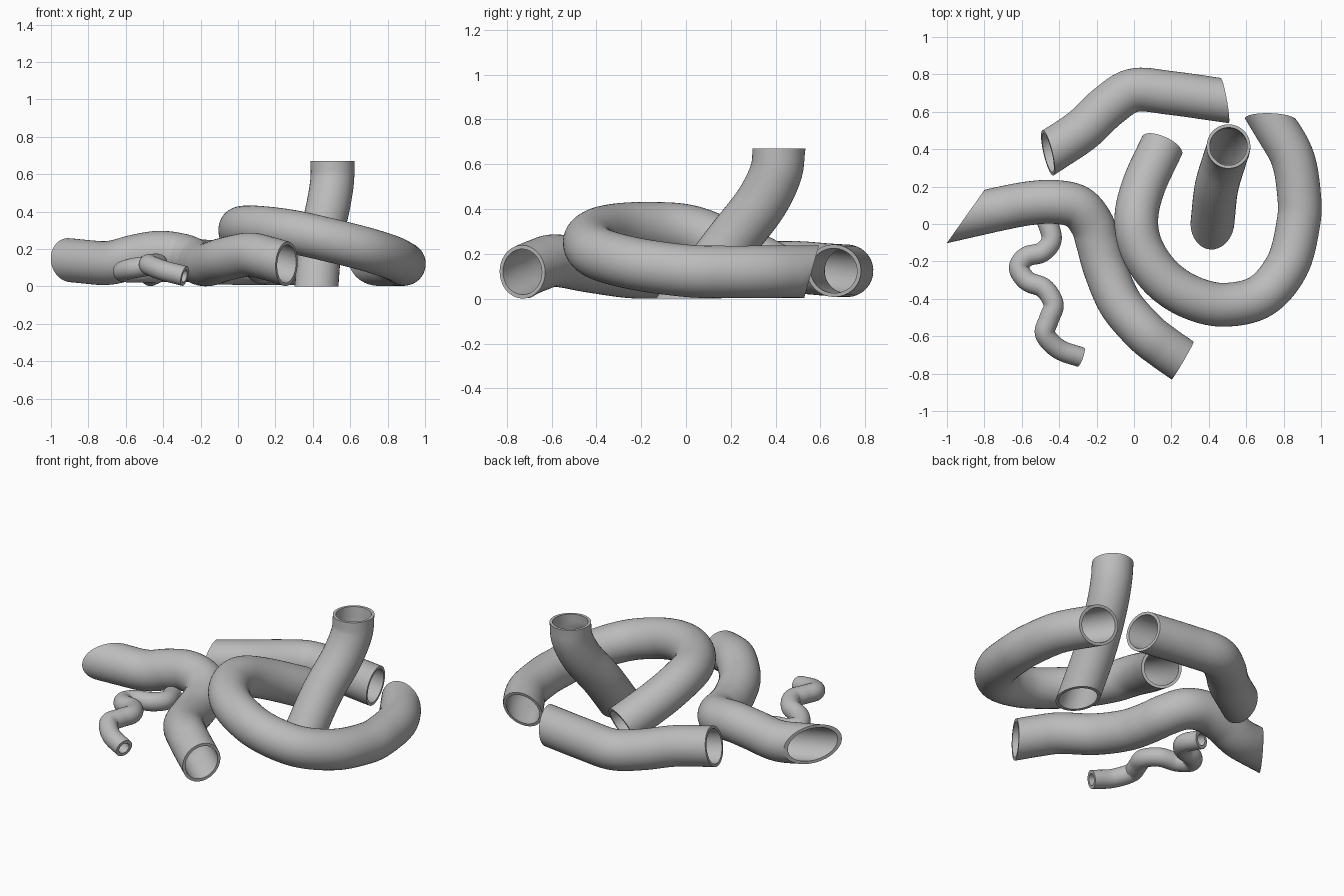
import bpy, bmesh, math
from mathutils import Vector

if "Cube" in bpy.data.objects:
    bpy.data.objects.remove(bpy.data.objects["Cube"])

SIDES = 40
STEPS = 10

metal = bpy.data.materials.new("plain_grey")
metal.diffuse_color = (0.5, 0.5, 0.5, 1)
metal.use_nodes = True
metal.node_tree.nodes["Principled BSDF"].inputs["Base Color"].default_value = metal.diffuse_color


def smooth_path(points):
    """Catmull-Rom samples and tangents through the given points."""
    p = [Vector(q) for q in points]
    p = [2 * p[0] - p[1]] + p + [2 * p[-1] - p[-2]]
    out = []
    for i in range(1, len(p) - 2):
        a, b, c, d = p[i - 1:i + 3]
        last = i == len(p) - 3
        for k in range(STEPS + (1 if last else 0)):
            t = k / STEPS
            pos = 0.5 * (2 * b + (c - a) * t + (2 * a - 5 * b + 4 * c - d) * t * t
                         + (3 * b - a - 3 * c + d) * t ** 3)
            tan = 0.5 * ((c - a) + 2 * (2 * a - 5 * b + 4 * c - d) * t
                         + 3 * (3 * b - a - 3 * c + d) * t * t)
            out.append((pos, tan.normalized()))
    return out


def hollow_tube(name, points, radius, bore, cut_start=None, cut_end=None):
    """Open tube with wall thickness; each end is trimmed by a plane normal."""
    path = smooth_path(points)

    # make room for slanted trims
    def reach(tangent, cut):
        if cut is None:
            return 0.0
        c = abs(tangent.dot(Vector(cut).normalized()))
        return radius * math.sqrt(max(0, 1 - c * c)) / c + 0.01
    first, last = path[0], path[-1]
    r0, r1 = reach(first[1], cut_start), reach(last[1], cut_end)
    path = ([first] + [s for s in path[1:-1] if (s[0] - first[0]).length > r0
                       and (s[0] - last[0]).length > r1] + [last])

    bm = bmesh.new()
    outer, inner = [], []
    side = path[0][1].orthogonal().normalized()
    for i, (pos, tan) in enumerate(path):
        side = (side - tan * side.dot(tan)).normalized()
        other = tan.cross(side)
        cut = cut_start if i == 0 else cut_end if i == len(path) - 1 else None
        n = Vector(cut).normalized() if cut else tan
        for rings, r in ((outer, radius), (inner, bore)):
            ring = []
            for k in range(SIDES):
                a = 2 * math.pi * k / SIDES
                off = r * (math.cos(a) * side + math.sin(a) * other)
                off -= tan * (n.dot(off) / n.dot(tan))
                ring.append(bm.verts.new(pos + off))
            rings.append(ring)

    def bridge(a, b):
        for k in range(SIDES):
            j = (k + 1) % SIDES
            bm.faces.new((a[k], a[j], b[j], b[k]))
    for i in range(len(path) - 1):
        bridge(outer[i], outer[i + 1])
        bridge(inner[i + 1], inner[i])
    bridge(inner[0], outer[0])
    bridge(outer[-1], inner[-1])
    bmesh.ops.recalc_face_normals(bm, faces=bm.faces)

    mesh = bpy.data.meshes.new(name)
    bm.to_mesh(mesh)
    bm.free()
    mesh.materials.append(metal)
    obj = bpy.data.objects.new(name, mesh)
    bpy.context.collection.objects.link(obj)
    bpy.context.view_layer.objects.active = obj
    obj.select_set(True)
    bpy.ops.object.shade_smooth_by_angle(angle=math.radians(40))
    obj.select_set(False)


# leaning pipe with level ends
hollow_tube("upright_pipe",
            [(.42, .01, 0), (.44, .19, .24), (.48, .33, .42), (.503, .4, .56), (.505, .415, .67)],
            .117, .1, (0, 0, -1), (0, 0, 1))

# big open loop
hollow_tube("loop_pipe",
            [(.15, .42, .12), (.05, .2, .23), (.012, .02, .3), (.045, -.14, .315),
             (.15, -.29, .31), (.3, -.39, .29), (.48, -.432, .25), (.68, -.385, .2),
             (.82, -.22, .155), (.878, 0, .125), (.883, .15, .12), (.845, .36, .12),
             (.73, .56, .12)],
            .117, .1, None, (0, 1, -.28))

# long s-shaped pipe
hollow_tube("front_pipe",
            [(-.9, .04, .14), (-.7, .085, .125), (-.55, .112, .16), (-.42, .118, .18),
             (-.3, .09, .165), (-.225, 0, .135), (-.19, -.11, .12), (-.15, -.25, .12),
             (-.07, -.43, .145), (.06, -.58, .17), (.16, -.66, .15), (.26, -.73, .12)],
            .117, .1, (-.82, .58, 0), (.86, -.5, -.05))

# bent pipe at the back
hollow_tube("back_pipe",
            [(-.46, .38, .14), (-.28, .5, .14), (-.14, .63, .13), (0, .715, .125),
             (.2, .7, .125), (.485, .66, .125)],
            .117, .1, (-.95, -.24, .2), (.97, .17, -.1))

# thin wriggly hose
hollow_tube("thin_hose",
            [(-.47, .03, .055), (-.44, -.08, .07), (-.49, -.15, .075), (-.575, -.175, .075),
             (-.615, -.235, .08), (-.57, -.305, .095), (-.48, -.345, .11), (-.43, -.43, .12),
             (-.455, -.51, .12), (-.475, -.59, .115), (-.4, -.67, .085), (-.285, -.712, .055)],
            .054, .034)
